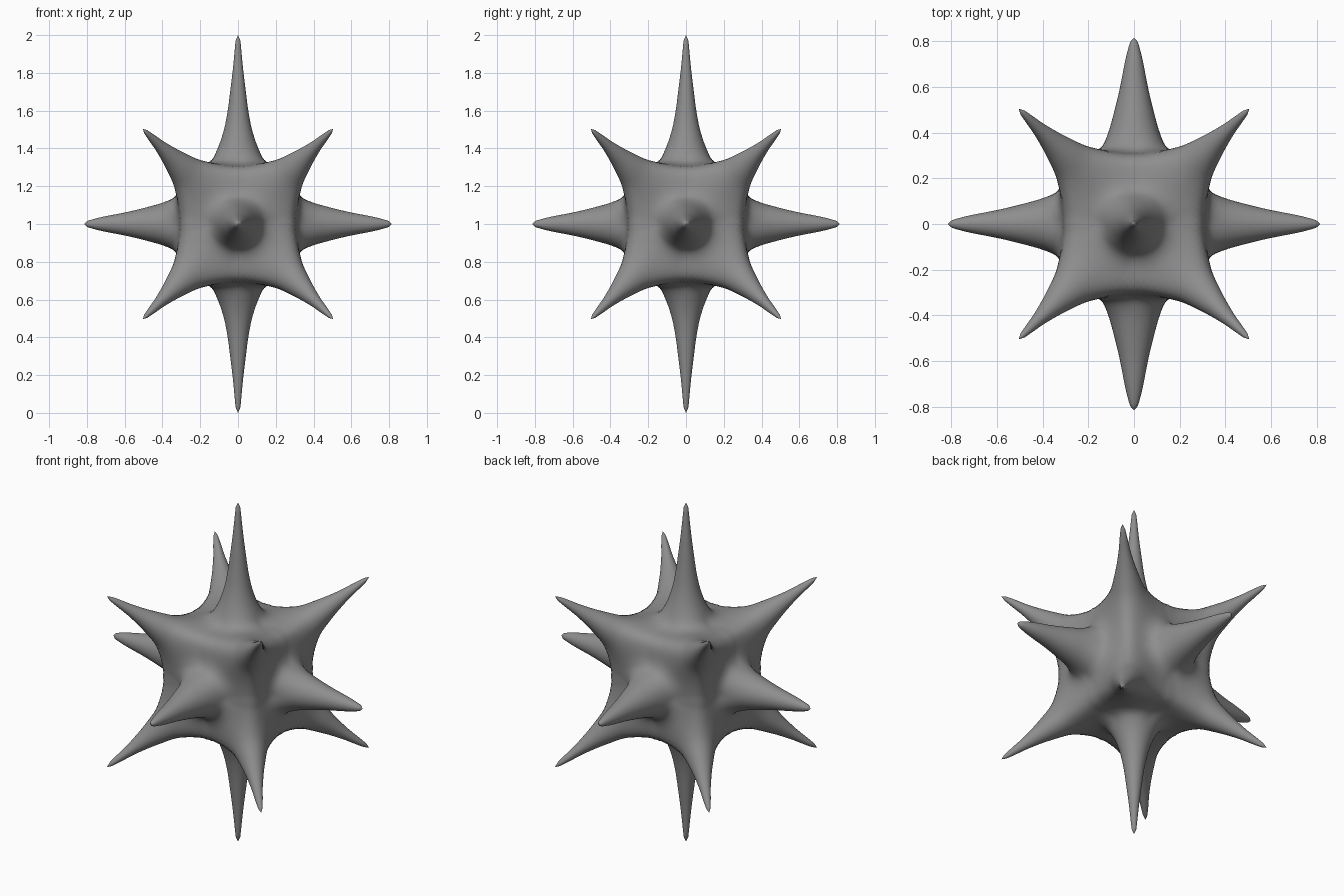
import bpy, bmesh, math
from mathutils import Vector
from itertools import product

if "Cube" in bpy.data.objects:
    bpy.data.objects.remove(bpy.data.objects["Cube"])

# Spike profiles: (angle from the spike axis in degrees, height above the body)
TALL = [(0, .70), (.7, .675), (1.15, .61), (2.1, .5), (3.4, .4), (5.2, .3),
        (8.5, .2), (15.4, .1), (25, .026), (34, .003), (40, 0)]
SIDE = [(0, .515), (1, .50), (2.3, .45), (3.4, .4), (5.8, .3), (9.7, .2),
        (16, .1), (25, .026), (34, .003), (40, 0)]
CORNER = [(0, .413), (.7, .39), (1.4, .34), (2.4, .265), (6, .142), (11.8, .06),
          (21.5, .025), (30, .013), (35.3, .007), (42, 0)]
N = 48          # grid steps per patch


def make_profile(points):
    """Monotone smooth curve over the square root of the angle."""
    x = [math.sqrt(p[0]) for p in points]
    y = [p[1] for p in points]
    d = [(y[i + 1] - y[i]) / (x[i + 1] - x[i]) for i in range(len(x) - 1)]
    m = [0] + [2 * a * b / (a + b) for a, b in zip(d, d[1:])] + [0]

    def f(angle):
        s = math.sqrt(angle)
        if s >= x[-1]:
            return 0
        i = max(k for k in range(len(x) - 1) if x[k] <= s)
        h = x[i + 1] - x[i]
        t = (s - x[i]) / h
        return ((2*t**3 - 3*t*t + 1) * y[i] + (t**3 - 2*t*t + t) * h * m[i]
                + (3*t*t - 2*t**3) * y[i + 1] + (t**3 - t*t) * h * m[i + 1])
    return f


tall, side, corner = map(make_profile, (TALL, SIDE, CORNER))

# Spike directions: six along the axes, eight through the cube corners
spikes = []
for axis, sign in product(range(3), (-1, 1)):
    v = Vector((0, 0, 0))
    v[axis] = sign
    spikes.append((v, tall if axis == 2 else side))
for c in product((-1, 1), repeat=3):
    spikes.append((Vector(c).normalized(), corner))


def surface(d):
    """Rounded cube body plus every spike, measured along direction d."""
    r = .3 / sum(abs(c) ** 9 for c in d) ** (1 / 9)
    for axis, profile in spikes:
        angle = math.degrees(2 * math.asin(min(1, (d - axis).length / 2)))
        if angle < 45:
            r += profile(angle)
    return d * r + Vector((0, 0, 1))


def warp(t):
    """Crowd the grid lines towards the spike tips."""
    a, b = t ** 2.4, (1 - t) ** 2.4
    return a / (a + b)


# One diamond patch per cube edge, with a spike tip at each of its four corners
bm = bmesh.new()
for k in range(3):
    for s1, s2 in product((-1, 1), repeat=2):
        i, j = (k + 1) % 3, (k + 2) % 3
        f1, f2, c1, c2 = (Vector((0, 0, 0)) for _ in range(4))
        f1[i], f2[j] = s1, s2
        c1[i], c1[j], c1[k] = s1, s2, -1
        c2[i], c2[j], c2[k] = s1, s2, 1
        c1.normalize()
        c2.normalize()
        grid = []
        for a in range(N + 1):
            u = warp(a / N)
            row = []
            for b in range(N + 1):
                v = warp(b / N)
                d = (f1.lerp(c1, u)).lerp(c2.lerp(f2, u), v)
                row.append(bm.verts.new(surface(d.normalized())))
            grid.append(row)
        for a in range(N):
            for b in range(N):
                bm.faces.new((grid[a][b], grid[a + 1][b],
                              grid[a + 1][b + 1], grid[a][b + 1]))
bmesh.ops.remove_doubles(bm, verts=bm.verts, dist=.00002)
bmesh.ops.recalc_face_normals(bm, faces=bm.faces)
for f in bm.faces:
    f.smooth = True

mesh = bpy.data.meshes.new("spiked_star")
bm.to_mesh(mesh)
bm.free()
star = bpy.data.objects.new("spiked_star", mesh)
bpy.context.collection.objects.link(star)

# Dark grey finish
grey = bpy.data.materials.new("dark_grey")
grey.diffuse_color = (.27, .27, .27, 1)
grey.use_nodes = True
grey.node_tree.nodes["Principled BSDF"].inputs["Base Color"].default_value = grey.diffuse_color
mesh.materials.append(grey)
